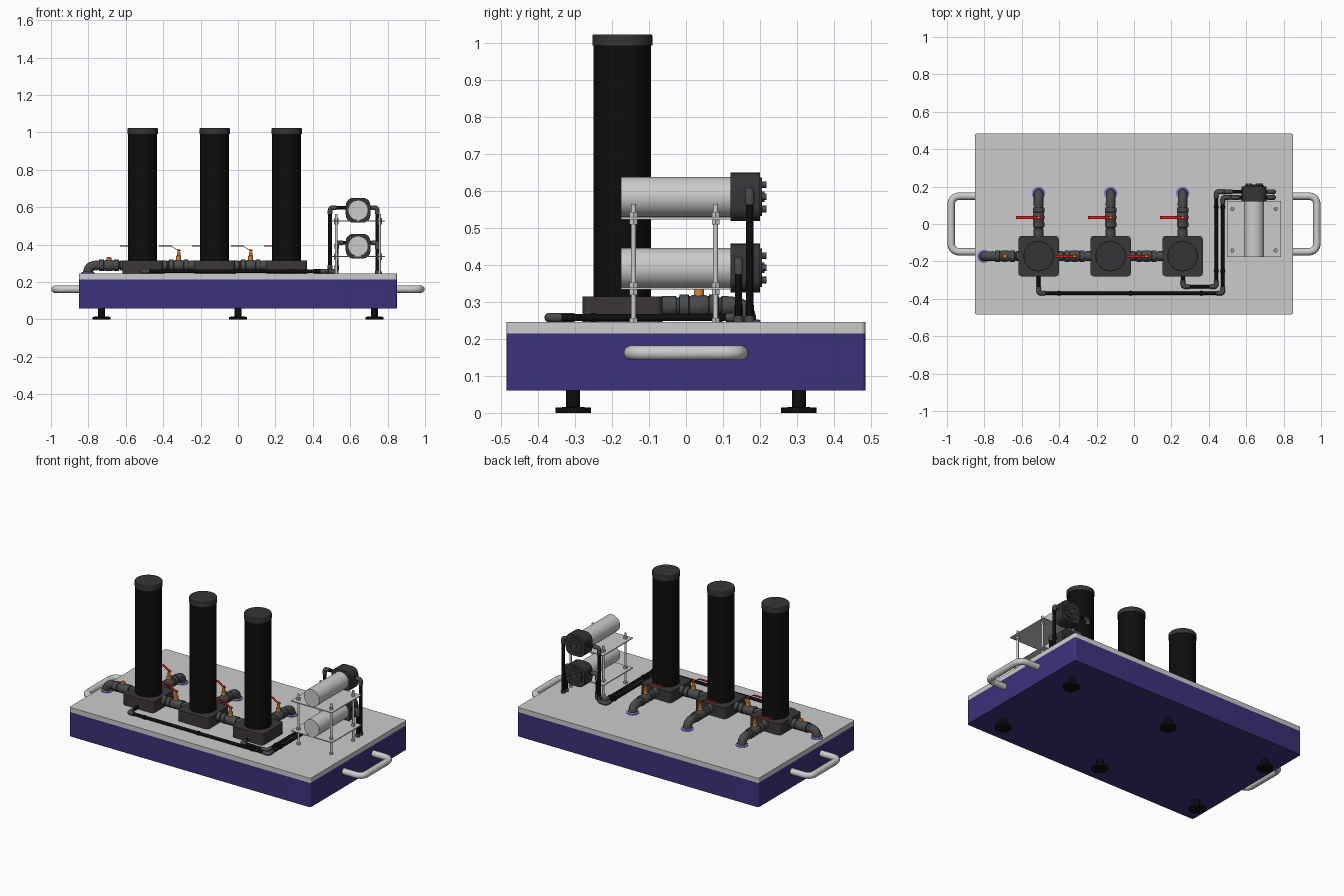
import bpy, bmesh
from math import cos, sin, pi
from mathutils import Vector, Matrix

if "Cube" in bpy.data.objects:
    bpy.data.objects.remove(bpy.data.objects["Cube"])


def material(name, r, g, b):
    m = bpy.data.materials.new(name)
    m.diffuse_color = (r, g, b, 1)
    m.use_nodes = True
    m.node_tree.nodes["Principled BSDF"].inputs["Base Color"].default_value = m.diffuse_color
    return m


BLUE = material("blue_paint", 0.045, 0.032, 0.2)
BLACK = material("black_plastic", 0.004, 0.004, 0.004)
DARK = material("dark_grey", 0.065, 0.068, 0.072)
HEAD = material("charcoal", 0.035, 0.036, 0.038)
BLOCK = material("block_brown", 0.045, 0.038, 0.037)
ORANGE = material("brass_orange", 0.7, 0.25, 0.04)
RED = material("red_lever", 0.7, 0.01, 0.01)
LILAC = material("lilac_flange", 0.25, 0.23, 0.6)


def finish(bm, name, mat):
    bmesh.ops.recalc_face_normals(bm, faces=bm.faces[:])
    me = bpy.data.meshes.new(name)
    bm.to_mesh(me)
    bm.free()
    ob = bpy.data.objects.new(name, me)
    bpy.context.collection.objects.link(ob)
    if mat:
        me.materials.append(mat)
    return ob


def box(name, lo, hi, mat=None, bevel=0, axis=2):
    """Box from corner to corner, with the edges along one axis rounded."""
    bm = bmesh.new()
    bmesh.ops.create_cube(bm, size=1)
    lo, hi = Vector(lo), Vector(hi)
    for v in bm.verts:
        v.co = (lo + hi) / 2 + v.co * (hi - lo)
    if bevel:
        edges = [e for e in bm.edges
                 if abs(e.verts[0].co[axis] - e.verts[1].co[axis]) > 1e-5]
        bmesh.ops.bevel(bm, geom=edges, offset=bevel, segments=5,
                        profile=0.5, affect='EDGES')
    return finish(bm, name, mat)


def lathe(name, origin, direction, profile, mat=None, sides=32):
    """Turned part: (distance, radius) pairs along a direction."""
    bm = bmesh.new()
    rings = [[bm.verts.new((r * cos(2 * pi * i / sides), r * sin(2 * pi * i / sides), s))
              for i in range(sides)] for s, r in profile]
    for a, b in zip(rings, rings[1:]):
        for i in range(sides):
            j = (i + 1) % sides
            bm.faces.new((a[i], a[j], b[j], b[i]))
    bm.faces.new(rings[0])
    bm.faces.new(rings[-1])
    rot = Vector(direction).to_track_quat('Z', 'Y').to_matrix().to_4x4()
    bm.transform(Matrix.Translation(origin) @ rot)
    return finish(bm, name, mat)


def rod(name, a, b, r, mat=None, sides=24):
    d = Vector(b) - Vector(a)
    return lathe(name, a, d, [(0, r), (d.length, r)], mat, sides)


def tube(name, points, r, bend, mat=None):
    """Round tube along a path with rounded corners."""
    pts = [Vector(p) for p in points]
    path = [pts[0]]
    for a, p, b in zip(pts, pts[1:], pts[2:]):
        p0, p1 = p + (a - p).normalized() * bend, p + (b - p).normalized() * bend
        for k in range(9):
            t = k / 8
            path.append(p0 * (1 - t) ** 2 + p * 2 * t * (1 - t) + p1 * t * t)
    path.append(pts[-1])
    cu = bpy.data.curves.new(name, 'CURVE')
    cu.dimensions = '3D'
    cu.bevel_depth, cu.bevel_resolution, cu.use_fill_caps = r, 5, True
    sp = cu.splines.new('POLY')
    sp.points.add(len(path) - 1)
    for q, p in zip(sp.points, path):
        q.co = (*p, 1)
    ob = bpy.data.objects.new(name, cu)
    bpy.context.collection.objects.link(ob)
    if mat:
        cu.materials.append(mat)


def hose(name, points):
    """Black hose with a grey elbow at every corner."""
    tube(name, points, 0.010, 0.012, BLACK)
    pts = [Vector(p) for p in points]
    for i, (a, p, b) in enumerate(zip(pts, pts[1:], pts[2:])):
        ends = [p + (q - p).normalized() * min(0.034, (q - p).length * 0.55) for q in (a, b)]
        tube(f"{name}_elbow_{i}", [ends[0], p, ends[1]], 0.0125, 0.014, DARK)


def lever(name, x, y, length):
    """Flat red lever, sloping up then level toward -x."""
    bm = bmesh.new()
    line = [(0.012, 0.366), (-0.005, 0.368), (-0.04, 0.391), (-length, 0.391)]
    rows = [[bm.verts.new((x + dx, y + sy * 0.007, z + dz))
             for sy, dz in ((-1, 0), (1, 0), (1, 0.004), (-1, 0.004))] for dx, z in line]
    for a, b in zip(rows, rows[1:]):
        for i in range(4):
            j = (i + 1) % 4
            bm.faces.new((a[i], a[j], b[j], b[i]))
    bm.faces.new(rows[0])
    bm.faces.new(rows[-1])
    finish(bm, name, RED)


PZ = 0.289  # pipe centre height


def valve(name, x, y, d, back, front, lever_len=0):
    """Ball valve with unions on a pipe along d, and its stem."""
    c = Vector((x, y, PZ))
    prof = [(-back, 0.027), (-0.062, 0.027), (-0.06, 0.023), (-0.054, 0.023),
            (-0.052, 0.031), (-0.028, 0.031), (-0.026, 0.026), (-0.018, 0.029),
            (0, 0.031), (0.018, 0.029), (0.026, 0.026), (0.028, 0.031),
            (0.052, 0.031), (0.054, 0.023), (0.06, 0.023), (0.062, 0.027), (front, 0.027)]
    lathe(name, c, d, prof, DARK)
    top = 0.05 if lever_len else 0.04
    stem = [(0.02, 0.014), (top, 0.014), (top + 0.004, 0.009)]
    if lever_len:
        stem += [(0.07, 0.009), (0.07, 0.006), (0.087, 0.006)]
    lathe(name + "_stem", c, (0, 0, 1), stem, ORANGE, 16)
    if lever_len:
        lever(name + "_lever", x, y, lever_len)


def drain(name, start, corner):
    """Pipe elbow turning down into the deck, with a flange ring."""
    x, y, z = corner
    tube(name, [start, corner, (x, y, 0.24)], 0.026, 0.044, DARK)
    lathe(name + "_flange", (x, y, 0.244), (0, 0, 1),
          [(0, 0.036), (0.006, 0.036), (0.009, 0.03)], LILAC)


# Skid base, deck, feet and carry handles
box("base", (-0.85, -0.485, 0.06), (0.85, 0.485, 0.215), BLUE, 0.012)
box("deck", (-0.85, -0.485, 0.215), (0.85, 0.485, 0.245), None, 0.012)
for i, x in enumerate((-0.73, 0, 0.73)):
    for j, y in enumerate((-0.305, 0.305)):
        lathe(f"foot_{i}_{j}", (x, y, 0), (0, 0, 1),
              [(0, 0.048), (0.014, 0.048), (0.016, 0.019), (0.062, 0.019)], BLACK)
for s, side in ((-1, "left"), (1, "right")):
    tube(f"{side}_handle", [(s * 0.845, -0.149, 0.162), (s * 0.978, -0.149, 0.162),
                            (s * 0.978, 0.149, 0.162), (s * 0.845, 0.149, 0.162)],
         0.02, 0.05)

# Filter columns, each on a block with a valve and drain behind
TY = -0.172
for i, x in enumerate((-0.51, -0.125, 0.26)):
    box(f"column_block_{i}", (x - 0.108, TY - 0.108, 0.245), (x + 0.108, TY + 0.108, 0.315),
        BLOCK, 0.018)
    lathe(f"column_{i}", (x, TY, 0.315), (0, 0, 1), [(0, 0.078), (0.68, 0.078)], BLACK, 48)
    lathe(f"column_cap_{i}", (x, TY, 0.993), (0, 0, 1),
          [(0, 0.081), (0.027, 0.081), (0.03, 0.079)], HEAD, 48)
    valve(f"back_valve_{i}", x, 0.035, (0, 1, 0), 0.1, 0.08, 0.12)
    drain(f"back_drain_{i}", (x, 0.1, PZ), (x, 0.165, PZ))

# Valves linking the columns, and the left outlet
for i, x in enumerate((-0.3175, 0.0675)):
    valve(f"link_valve_{i}", x, TY, (1, 0, 0), 0.088, 0.088, 0.105)
valve("outlet_valve", -0.69, TY, (1, 0, 0), 0.07, 0.075)
drain("outlet_drain", (-0.745, TY, PZ), (-0.803, TY, PZ))

# Pump rack: two shelves on threaded rods
for k, z in enumerate((0.333, 0.523)):
    box(f"pump_shelf_{k}", (0.498, -0.176, z), (0.785, 0.122, z + 0.006))
for i, x in enumerate((0.526, 0.757)):
    for j, y in enumerate((-0.142, 0.08)):
        rod(f"rack_rod_{i}_{j}", (x, y, 0.245), (x, y, 0.565), 0.007, None, 16)
        for k, z in enumerate((0.319, 0.339, 0.509, 0.529)):
            rod(f"rack_nut_{i}_{j}_{k}", (x, y, z), (x, y, z + 0.014), 0.012, None, 6)
        rod(f"rack_foot_{i}_{j}", (x, y, 0.245), (x, y, 0.257), 0.012, None, 6)

# Pumps: motor, head, end plate with bolts
PX = 0.642
for k, z in enumerate((0.392, 0.584)):
    rod(f"pump_motor_{k}", (PX, -0.176, z), (PX, 0.125, z), 0.054, None, 40)
    box(f"pump_head_{k}", (PX - 0.066, 0.12, z - 0.066), (PX + 0.066, 0.2, z + 0.066),
        HEAD, 0.04, 1)
    lathe(f"pump_end_{k}", (PX, 0.2, z), (0, 1, 0), [(-0.01, 0.052), (0.005, 0.052)], HEAD)
    rod(f"pump_hub_{k}", (PX, 0.2, z), (PX, 0.212, z), 0.014, DARK)
    for n in range(6):
        a = pi * n / 3
        bx, bz = PX + 0.038 * cos(a), z + 0.038 * sin(a)
        rod(f"pump_bolt_{k}_{n}", (bx, 0.2, bz), (bx, 0.217, bz), 0.009, DARK, 12)

# Hoses: outer side down to the deck, inner side along the deck to the columns
HZ = 0.2575
for name, y, z in (("lower_drop_hose", 0.142, 0.41), ("upper_drop_hose", 0.172, 0.597)):
    hose(name, [(0.69, y, z), (0.745, y, z), (0.745, y, 0.243)])
    rod(name + "_ferrule", (0.745, y, 0.244), (0.745, y, 0.262), 0.0135, DARK)
hose("upper_feed_hose", [(0.59, 0.172, 0.597), (0.492, 0.172, 0.597), (0.492, 0.172, HZ),
                         (0.44, 0.172, HZ), (0.44, -0.335, HZ), (0.262, -0.335, HZ),
                         (0.262, -0.27, HZ)])
hose("lower_feed_hose", [(0.59, 0.142, 0.41), (0.528, 0.142, 0.41), (0.528, 0.142, HZ),
                         (0.475, 0.142, HZ), (0.475, -0.37, HZ), (-0.51, -0.37, HZ),
                         (-0.51, -0.27, HZ)])
for i, x in enumerate((0.44, 0.475)):
    for j, y in enumerate((0.09, -0.25)):
        rod(f"hose_clip_{i}_{j}", (x, y - 0.008, HZ), (x, y + 0.008, HZ), 0.0125, BLACK)
for i, x in enumerate((-0.02, 0.36, -0.4)):
    rod(f"hose_clip_front_{i}", (x - 0.008, -0.37, HZ), (x + 0.008, -0.37, HZ), 0.0125, BLACK)

# Turn tubes into meshes and shade
bpy.ops.object.select_all(action='SELECT')
bpy.context.view_layer.objects.active = bpy.data.objects["left_handle"]
bpy.ops.object.convert(target='MESH')
bpy.ops.object.select_all(action='SELECT')
bpy.ops.object.shade_smooth_by_angle()
